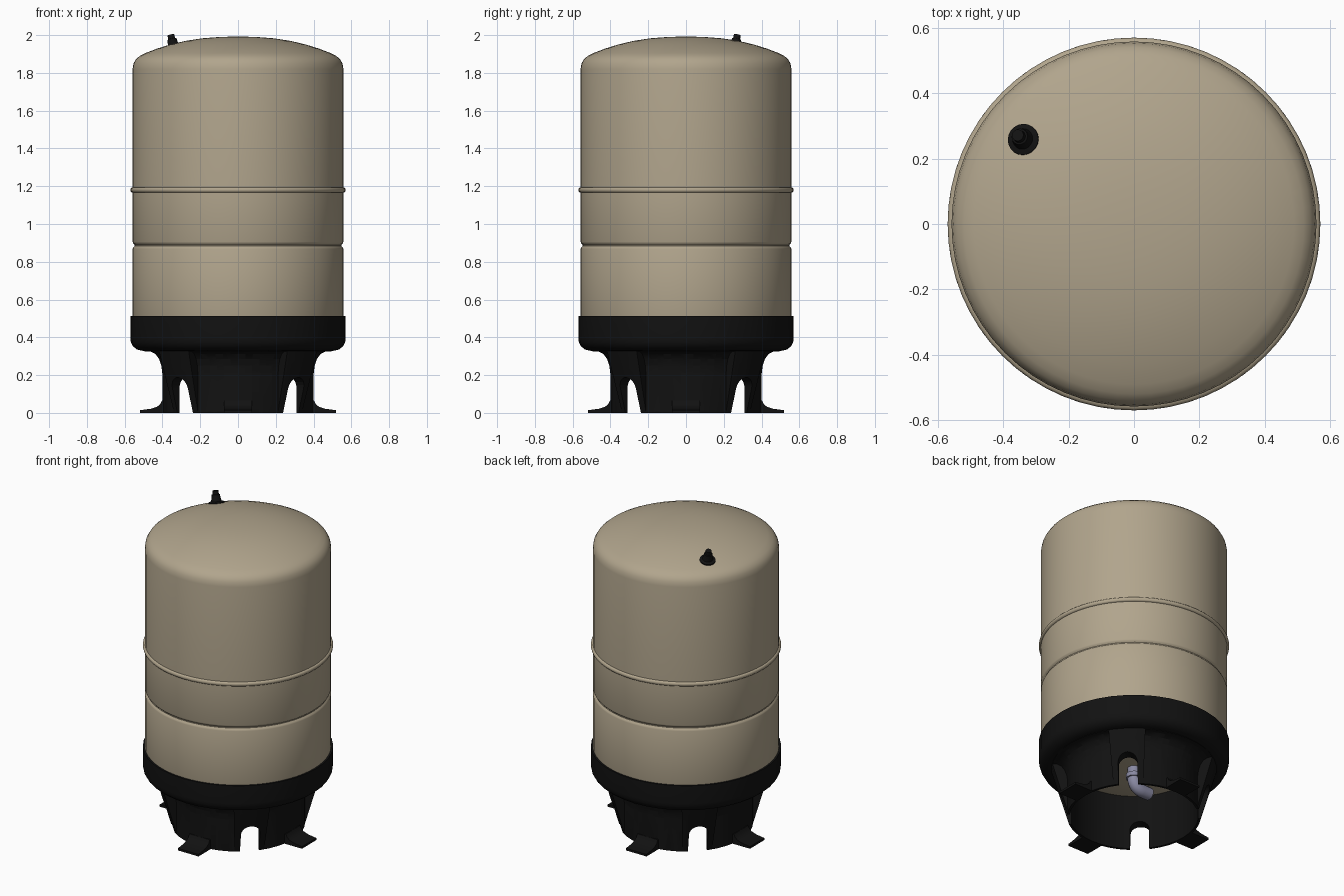
import bpy, bmesh
from math import sin, cos, pi, radians
from mathutils import Vector, Matrix

if "Cube" in bpy.data.objects:
    bpy.data.objects.remove(bpy.data.objects["Cube"])


def material(name, rgb):
    m = bpy.data.materials.new(name)
    m.diffuse_color = (*rgb, 1)
    m.use_nodes = True
    m.node_tree.nodes["Principled BSDF"].inputs["Base Color"].default_value = m.diffuse_color
    return m


BEIGE = material("beige_paint", (0.44, 0.375, 0.265))
BLACK = material("black_plastic", (0.006, 0.006, 0.006))
STEEL = material("steel", (0.25, 0.25, 0.36))


def make(name, verts, faces, mat, angle=35):
    me = bpy.data.meshes.new(name)
    me.from_pydata(verts, [], faces)
    bm = bmesh.new()
    bm.from_mesh(me)
    bmesh.ops.remove_doubles(bm, verts=bm.verts, dist=1e-5)
    bmesh.ops.recalc_face_normals(bm, faces=bm.faces)
    bm.to_mesh(me)
    bm.free()
    ob = bpy.data.objects.new(name, me)
    bpy.context.collection.objects.link(ob)
    if mat:
        me.materials.append(mat)
        smooth(ob, angle)
    return ob


def smooth(ob, angle=35):
    bpy.ops.object.select_all(action='DESELECT')
    ob.select_set(True)
    bpy.context.view_layer.objects.active = ob
    bpy.ops.object.shade_smooth_by_angle(angle=radians(angle))


def revolve(name, prof, mat, n=48, closed=False, a0=0.0, a1=2 * pi):
    """Turn an (r, z) profile about z; a partial turn gets end caps."""
    full = a1 - a0 > 6.28
    k, rings = len(prof), n if full else n + 1
    verts = [(r * cos(a), r * sin(a), z) for i in range(rings)
             for a in [a0 + (a1 - a0) * i / n] for r, z in prof]
    faces = []
    for i in range(n):
        p, q = i * k, ((i + 1) % rings) * k
        for j in range(k if closed else k - 1):
            jj = (j + 1) % k
            faces.append((p + j, q + j, q + jj, p + jj))
    if not full:
        faces += [tuple(range(k)), tuple(range(n * k, n * k + k))]
    return make(name, verts, faces, mat)


def prism(name, pts, mat):
    """Close a solid between two matching outlines."""
    k = len(pts[0])
    faces = [tuple(range(k)), tuple(range(k, 2 * k))]
    faces += [(j, (j + 1) % k, k + (j + 1) % k, k + j) for j in range(k)]
    return make(name, pts[0] + pts[1], faces, mat)


def cut(ob, cutter):
    m = ob.modifiers.new("cut", 'BOOLEAN')
    m.operation, m.solver, m.object = 'DIFFERENCE', 'EXACT', cutter
    bpy.context.view_layer.objects.active = ob
    bpy.ops.object.modifier_apply(modifier=m.name)
    bpy.data.objects.remove(cutter)


# Tank: shallow domes, a pressed groove and a raised bead
tank = [(0, 0.33), (0.2, 0.337), (0.38, 0.36), (0.5, 0.41), (0.545, 0.45), (0.558, 0.5),
        (0.558, 0.868), (0.555, 0.876), (0.547, 0.884), (0.547, 0.89), (0.555, 0.898),
        (0.558, 0.906), (0.558, 1.165)]
tank += [(0.558 + 0.012 * sin(pi * t / 6), 1.18 - 0.014 * cos(pi * t / 6)) for t in range(7)]
tank += [(0.558, 1.82), (0.553, 1.85), (0.54, 1.873), (0.52, 1.89), (0.49, 1.905),
         (0.43, 1.928), (0.36, 1.95), (0.28, 1.969), (0.19, 1.983), (0.1, 1.99), (0, 1.993)]
revolve("tank", tank, BEIGE, 64)

# Base: collar around the tank with a tapered hollow skirt
base = revolve("base", [(0.385, 0), (0.40, 0), (0.495, 0.328), (0.515, 0.33), (0.537, 0.337),
                        (0.556, 0.353), (0.567, 0.372), (0.57, 0.395), (0.57, 0.513),
                        (0.556, 0.513), (0.552, 0.42), (0.50, 0.38), (0.385, 0.38)],
               BLACK, 40, closed=True)

for i in range(4):
    # Recess behind each foot
    mid = i * pi / 2
    cut(base, revolve("recess_cutter", [(0.401, -0.1), (0.401, 0.21), (0.406, 0.25), (0.418, 0.285),
                                        (0.437, 0.312), (0.465, 0.326), (0.65, 0.3265), (0.65, -0.1)],
                      None, 12, True, mid - radians(32), mid + radians(32)))
    # Arched slot on each diagonal
    arch = [(-0.058, -0.1), (0.058, -0.1)]
    arch += [(0.058 * cos(pi * t / 10), 0.13 + 0.058 * sin(pi * t / 10)) for t in range(11)]
    rot = Matrix.Rotation(mid + pi / 4, 3, 'Z')
    cut(base, prism("slot_cutter", [[tuple(rot @ Vector((x, y, z))) for y, z in arch]
                                    for x in (0.3, 0.7)], None))
smooth(base)

# Feet: flared plates on the four axes
foot = [(0.387, 0), (0.52, 0), (0.52, 0.014), (0.46, 0.022), (0.43, 0.032), (0.412, 0.045),
        (0.402, 0.065), (0.387, 0.065)]
for i, side in enumerate(("right", "back", "left", "front")):
    rot = Matrix.Rotation(i * pi / 2, 3, 'Z')
    prism("foot_" + side, [[tuple(rot @ Vector((x, y, z))) for x, z in foot]
                           for y in (-0.075, 0.075)], BLACK)

# Air valve: capped stem standing square to the dome
valve = revolve("air_valve", [(0, -0.01), (0.048, -0.01), (0.048, 0.006), (0.032, 0.012), (0.027, 0.03),
                              (0.025, 0.052), (0.019, 0.054), (0.018, 0.076), (0, 0.076)], BLACK, 20)
axis = Vector((-0.34 * 0.75, 0.26 * 0.75, 1)).normalized()
valve.matrix_world = (Matrix.Translation((-0.338, 0.258, 1.928)) @
                      Vector((0, 0, 1)).rotation_difference(
                          Vector((axis.x, axis.y, 1.0)).normalized()).to_matrix().to_4x4())

# Water connection: elbow under the tank
curve = bpy.data.curves.new("water_elbow", 'CURVE')
curve.dimensions, curve.bevel_depth, curve.bevel_resolution = '3D', 0.04, 4
curve.use_fill_caps = True
path = [(0, 0, 0.36)] + [(-0.06 + 0.06 * cos(t * pi / 12), 0, 0.26 - 0.06 * sin(t * pi / 12))
                         for t in range(7)] + [(-0.12, 0, 0.20)]
sp = curve.splines.new('POLY')
sp.points.add(len(path) - 1)
for p, co in zip(sp.points, path):
    p.co = (*co, 1)
curve.materials.append(STEEL)
bpy.context.collection.objects.link(bpy.data.objects.new("water_elbow", curve))
collar = revolve("elbow_collar", [(0.03, 0.262), (0.048, 0.262), (0.048, 0.29), (0.03, 0.29)],
                 STEEL, 24, closed=True)
